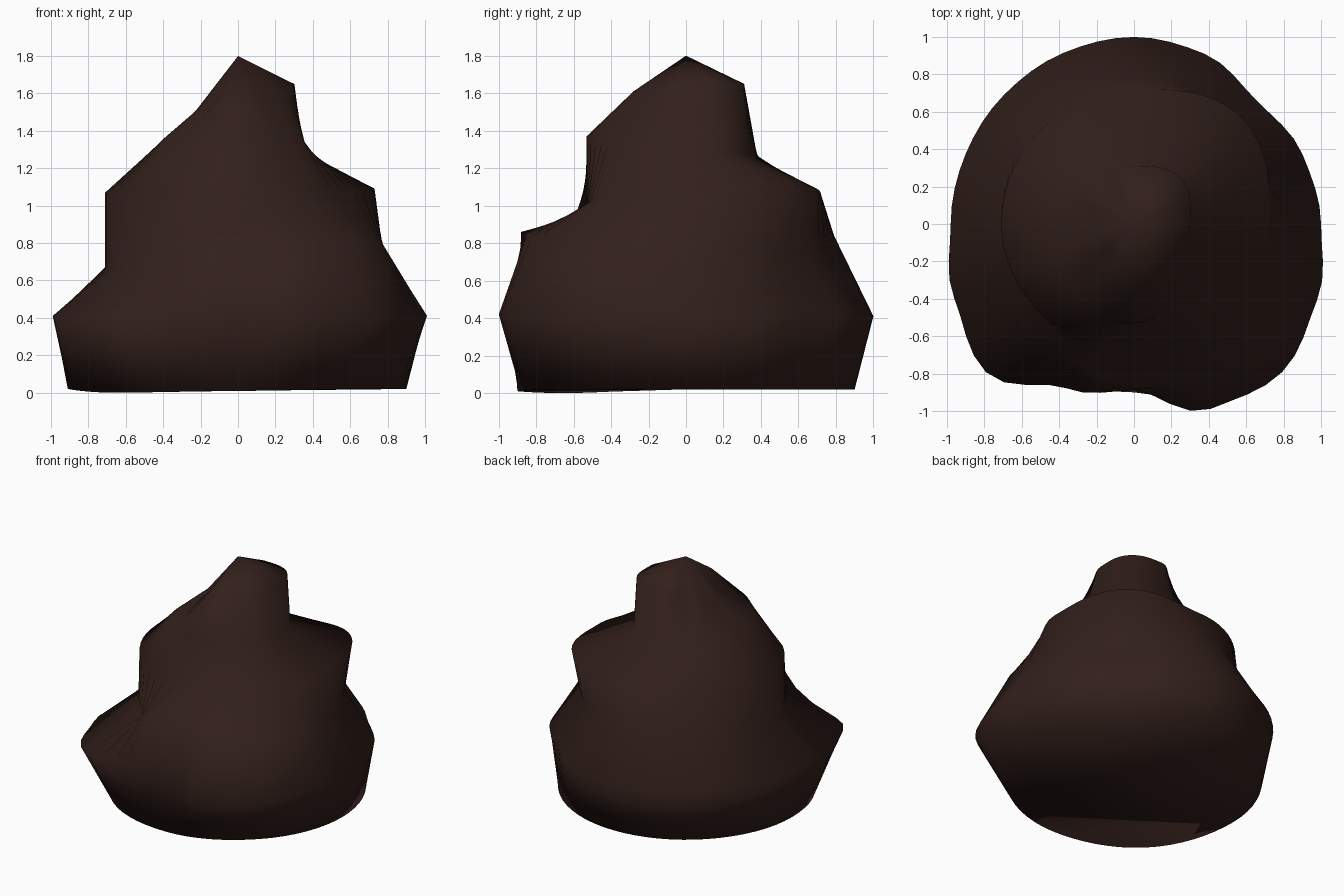
import bpy, bmesh, math

if "Cube" in bpy.data.objects:
    bpy.data.objects.remove(bpy.data.objects["Cube"])

SEGMENTS = 64

# Cross-sections (radius, height) every 45 degrees, starting at +x:
# base, belly, lower neck, shoulder, upper neck, crown edge
SECTIONS = [
    [(.90, .02), (1.0, .41), (.77, .78), (.73, 1.09), (.35, 1.29), (.30, 1.65)],
    [(.90, .02), (.93, .44), (.74, .75), (.81, 1.11), (.37, 1.27), (.35, 1.65)],
    [(.90, .02), (1.0, .41), (.79, .84), (.72, 1.06), (.38, 1.26), (.31, 1.65)],
    [(.90, .02), (.98, .42), (.74, .75), (.71, 1.05), (.45, 1.27), (.22, 1.56)],
    [(.91, .02), (.98, .41), (.71, .67), (.71, 1.07), (.39, 1.36), (.23, 1.50)],
    [(.91, .00), (1.12, .41), (.70, .66), (.69, 1.05), (.49, 1.34), (.20, 1.56)],
    [(.90, .01), (.89, .42), (.88, .86), (.53, .95), (.53, 1.37), (.28, 1.61)],
    [(.90, .02), (1.12, .42), (.90, .82), (.60, 1.05), (.43, 1.36), (.28, 1.60)],
]

# Uneven belly outline: radius every 22.5 degrees
BELLY = [1.0, .975, .93, .985, 1.0, .99, .98, .975,
         .98, 1.04, 1.12, .95, .89, 1.07, 1.12, 1.06]


def ease(values, step):
    """Smoothly read a closed list of values at a segment number."""
    t = step / SEGMENTS * len(values)
    i = int(t)
    f = (1 - math.cos((t - i) * math.pi)) / 2
    a, b = values[i % len(values)], values[(i + 1) % len(values)]
    return a + (b - a) * f


# Swirled mound: loft the sections around the axis
bm = bmesh.new()
rings = []
for row in range(len(SECTIONS[0])):
    radii = BELLY if row == 1 else [s[row][0] for s in SECTIONS]
    heights = [s[row][1] for s in SECTIONS]
    ring = []
    for s in range(SEGMENTS):
        r, z = ease(radii, s), ease(heights, s)
        a = 2 * math.pi * s / SEGMENTS
        ring.append(bm.verts.new((r * math.cos(a), r * math.sin(a), z)))
    rings.append(ring)

for low, high in zip(rings, rings[1:]):
    for s in range(SEGMENTS):
        n = (s + 1) % SEGMENTS
        bm.faces.new((low[s], low[n], high[n], high[s]))

# Pointed crown and closed underside
apex = bm.verts.new((0, 0, 1.8))
for s in range(SEGMENTS):
    bm.faces.new((rings[-1][s], rings[-1][(s + 1) % SEGMENTS], apex))
bm.faces.new(rings[0][::-1])

for face in bm.faces:
    face.smooth = True
mesh = bpy.data.meshes.new("swirled_mound")
bm.to_mesh(mesh)
bm.free()
mound = bpy.data.objects.new("swirled_mound", mesh)
bpy.context.collection.objects.link(mound)

# Dark brown finish
brown = bpy.data.materials.new("dark_brown")
brown.diffuse_color = (.032, .014, .011, 1)
brown.use_nodes = True
brown.node_tree.nodes["Principled BSDF"].inputs["Base Color"].default_value = brown.diffuse_color
mesh.materials.append(brown)
